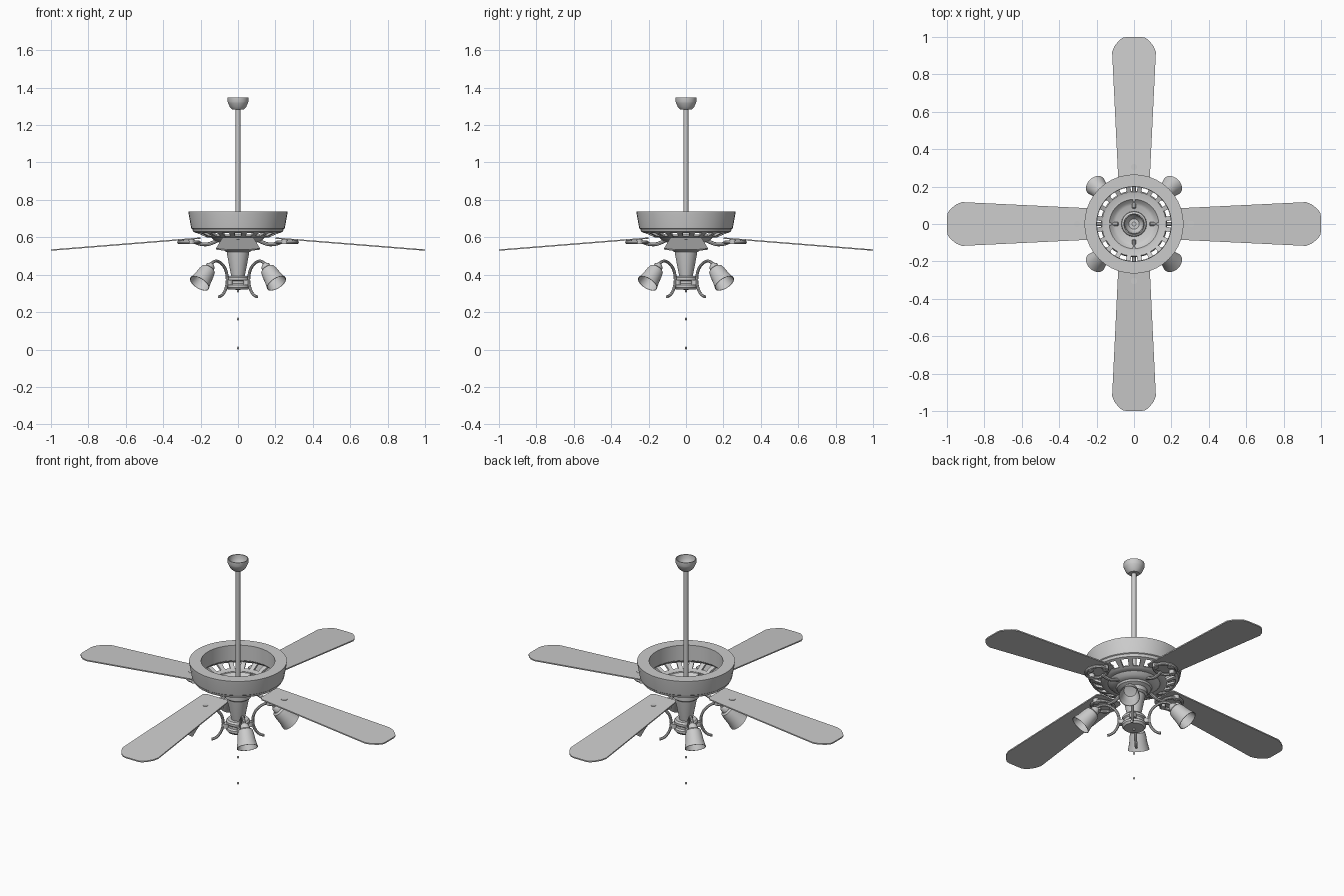
import bpy, bmesh
from math import sin, cos, pi, radians
from mathutils import Matrix, Vector

if "Cube" in bpy.data.objects:
    bpy.data.objects.remove(bpy.data.objects["Cube"])


def make(name, verts, faces, mat=None):
    bm = bmesh.new()
    vs = [bm.verts.new(v) for v in verts]
    for f in faces:
        bm.faces.new([vs[i] for i in f])
    bmesh.ops.recalc_face_normals(bm, faces=bm.faces)
    me = bpy.data.meshes.new(name)
    bm.to_mesh(me)
    bm.free()
    if mat is not None:
        me.transform(mat)
    ob = bpy.data.objects.new(name, me)
    bpy.context.collection.objects.link(ob)
    return ob


def lathe(name, prof, n=32, closed=False, mat=None):
    """Revolve an (r, z) profile; open profiles with r > 0 ends stay open."""
    verts = [(r * cos(2 * pi * i / n), r * sin(2 * pi * i / n), z)
             for i in range(n) for r, z in prof]
    m = len(prof)
    faces = []
    for i in range(n):
        a, b = i * m, ((i + 1) % n) * m
        for j in range(m if closed else m - 1):
            k = (j + 1) % m
            faces.append((a + j, b + j, b + k, a + k))
    ob = make(name, verts, faces, mat)
    bm = bmesh.new()
    bm.from_mesh(ob.data)
    bmesh.ops.remove_doubles(bm, verts=bm.verts, dist=1e-5)
    bmesh.ops.recalc_face_normals(bm, faces=bm.faces)
    bm.to_mesh(ob.data)
    bm.free()
    return ob


def tube(name, pts, rad, mat, cyclic=False):
    cu = bpy.data.curves.new(name, 'CURVE')
    cu.dimensions = '3D'
    cu.bevel_depth, cu.bevel_resolution, cu.use_fill_caps = rad, 2, True
    sp = cu.splines.new('NURBS')
    sp.points.add(len(pts) - 1)
    for p, co in zip(sp.points, pts):
        p.co = (*co, 1)
    sp.order_u, sp.resolution_u = 4, 4
    sp.use_cyclic_u, sp.use_endpoint_u = cyclic, not cyclic
    tmp = bpy.data.objects.new(name + "_path", cu)
    bpy.context.collection.objects.link(tmp)
    dg = bpy.context.evaluated_depsgraph_get()
    me = bpy.data.meshes.new_from_object(tmp.evaluated_get(dg))
    bpy.data.objects.remove(tmp)
    me.transform(mat)
    ob = bpy.data.objects.new(name, me)
    bpy.context.collection.objects.link(ob)
    return ob


def disc(name, x, y, z0, z1, r, mat=Matrix(), n=16):
    return lathe(name, [(0, z0), (r, z0), (r, z1), (0, z1)], n, False,
                 mat @ Matrix.Translation((x, y, 0)))


# Ceiling canopy (open bowl) and rod
lathe("canopy", [(0.012, 1.283), (0.03, 1.283), (0.044, 1.297), (0.053, 1.318), (0.056, 1.325),
                 (0.056, 1.348), (0.051, 1.348), (0.050, 1.325), (0.040, 1.302), (0.028, 1.29),
                 (0.012, 1.29)], closed=True)
disc("down_rod", 0, 0, 0.57, 1.30, 0.0125)

# Motor housing: heavy rim, vent rings and ribs, bowl
lathe("housing_rim", [(0.2, 0.645), (0.2, 0.738), (0.265, 0.738), (0.264, 0.725), (0.25, 0.648),
                      (0.243, 0.643)], 40, True)
lathe("vent_outer_ring", [(0.198, 0.648), (0.245, 0.645), (0.240, 0.630), (0.226, 0.624),
                          (0.215, 0.632)], 40, True)
lathe("vent_inner_ring", [(0.172, 0.615), (0.178, 0.606), (0.165, 0.598), (0.14, 0.598),
                          (0.14, 0.61), (0.16, 0.612)], 40, True)
verts, faces = [], []
for i in range(20):
    rot = Matrix.Rotation(2 * pi * (i + 0.5) / 20, 3, 'Z')
    o = len(verts)
    for r, zt, zb, w in ((0.168, 0.614, 0.601, 0.011), (0.235, 0.643, 0.629, 0.015)):
        verts += [rot @ Vector(c) for c in ((r, -w, zb), (r, w, zb), (r, w, zt), (r, -w, zt))]
    faces += [tuple(o + k for k in f) for f in
              ((0, 1, 2, 3), (4, 5, 6, 7), (0, 1, 5, 4), (1, 2, 6, 5), (2, 3, 7, 6), (3, 0, 4, 7))]
make("vent_ribs", verts, faces)
lathe("motor_bowl", [(0.142, 0.608), (0.142, 0.599), (0.125, 0.582), (0.10, 0.572), (0.0, 0.572),
                     (0.0, 0.580), (0.10, 0.582), (0.115, 0.59), (0.132, 0.608)], closed=True)
lathe("rod_coupling", [(0, 0.58), (0.068, 0.58), (0.066, 0.597), (0.045, 0.612), (0.03, 0.63),
                       (0.0, 0.632)])

# Switch housing, tapered stem and light-kit hub
lathe("switch_housing", [(0, 0.573), (0.098, 0.573), (0.092, 0.562), (0.072, 0.553), (0.072, 0.528),
                         (0.062, 0.52), (0, 0.52)])
lathe("tapered_stem", [(0, 0.522), (0.06, 0.522), (0.058, 0.505), (0.036, 0.392), (0, 0.392)])
lathe("light_hub", [(0, 0.394), (0.056, 0.394), (0.064, 0.385), (0.064, 0.372), (0.056, 0.366),
                    (0.056, 0.352), (0.065, 0.345), (0.065, 0.332), (0.056, 0.321), (0, 0.319)])

# Four blades with irons
half = [(0.2, 0.068), (0.214, 0.083), (0.92, 0.117), (0.95, 0.105), (0.978, 0.083), (0.995, 0.062),
        (1.0, 0.04)]
outline = half + [(x, -y) for x, y in reversed(half)]
n = len(outline)
for i in range(4):
    q = Matrix.Rotation(i * pi / 2, 4, 'Z')
    bv = [(x, y, 0.599 - 0.08 * (x - 0.2) - t) for t in (0, 0.007) for x, y in outline]
    bf = [tuple(range(n)), tuple(range(n, 2 * n))]
    bf += [(k, (k + 1) % n, n + (k + 1) % n, n + k) for k in range(n)]
    make(f"blade_{i + 1}", bv, bf, q)
    tube(f"blade_iron_arm_{i + 1}", [(0.085, 0, 0.592), (0.12, 0, 0.58), (0.15, 0, 0.560),
                                     (0.19, 0, 0.560), (0.225, 0, 0.571)], 0.010, q)
    loop = [(0.262 + 0.058 * cos(a * pi / 5), 0.07 * sin(a * pi / 5), 0.573) for a in range(10)]
    tube(f"blade_iron_loop_{i + 1}", loop, 0.009, q, True)
    for k, (x, y) in enumerate(((0.305, 0), (0.25, 0.058), (0.25, -0.058))):
        disc(f"blade_iron_pad_{i + 1}_{k + 1}", x, y, 0.565, 0.592, 0.017, q, 12)
    disc(f"motor_screw_{i + 1}", 0.125, 0, 0.59, 0.612, 0.007, q, 8)

# Four lamps on scrolled arms, on the diagonals
for i in range(4):
    q = Matrix.Rotation(pi / 4 + i * pi / 2, 4, 'Z')
    arm = [(0.145, 0.282), (0.118, 0.285), (0.087, 0.325), (0.078, 0.375), (0.088, 0.425),
           (0.12, 0.46), (0.165, 0.48), (0.2, 0.465), (0.213, 0.445)]
    tube(f"lamp_arm_{i + 1}", [(r, 0, z) for r, z in arm], 0.008, q)
    disc(f"lamp_arm_mount_{i + 1}", 0.066, 0, 0.346, 0.372, 0.018, q, 12)
    # local +z of the lamp points down and outward along its axis
    m = q @ Matrix.Translation((0.220, 0, 0.432)) @ Matrix.Rotation(radians(180 - 42), 4, 'Y')
    lathe(f"lamp_socket_{i + 1}", [(0, -0.03), (0.015, -0.03), (0.024, -0.02), (0.027, 0.004),
                                   (0, 0.004)], 20, False, m)
    lathe(f"lamp_shade_{i + 1}", [(0, 0), (0.03, 0), (0.040, 0.008), (0.045, 0.03), (0.049, 0.065),
                                  (0.058, 0.106), (0.055, 0.106), (0.046, 0.065), (0.041, 0.03),
                                  (0.034, 0.012), (0, 0.008)], 28, False, m)

# Pull chain with small beads
disc("pull_chain", 0, 0, 0.01, 0.32, 0.0007, n=6)
for k, z in enumerate((0.313, 0.163, 0.008)):
    lathe(f"chain_bead_{k + 1}", [(0.006 * sin(a * pi / 6), z - 0.008 * cos(a * pi / 6))
                                  for a in range(7)], 10)

bpy.ops.object.select_all(action='DESELECT')
for ob in bpy.context.scene.objects:
    ob.select_set(True)
bpy.context.view_layer.objects.active = bpy.context.scene.objects[0]
bpy.ops.object.shade_smooth_by_angle(angle=radians(35))
